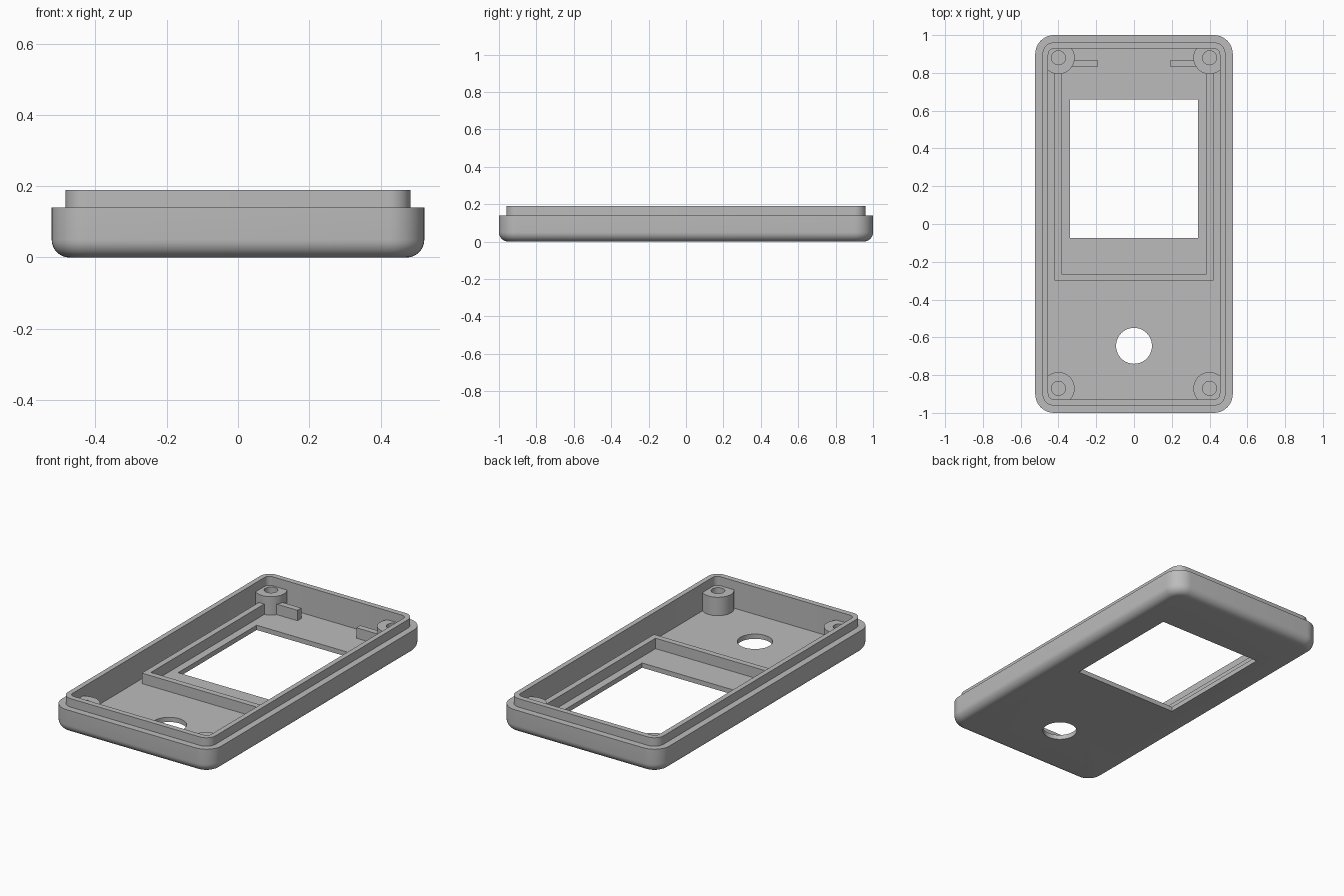
import bpy, bmesh, math

if "Cube" in bpy.data.objects:
    bpy.data.objects.remove(bpy.data.objects["Cube"], do_unlink=True)

grey = bpy.data.materials.new("plain grey plastic")
grey.use_nodes = True
grey.diffuse_color = (0.5, 0.5, 0.5, 1)
grey.node_tree.nodes["Principled BSDF"].inputs["Base Color"].default_value = (0.5, 0.5, 0.5, 1)

FLOOR = 0.028      # inner floor height
SUNK = 0.015       # how low the inner parts start, inside the floor
RIB_TOP = 0.09


def rounded(hx, hy, r, z, steps=10):
    """Points of a rounded rectangle, counter-clockwise."""
    points = []
    for quarter, (sx, sy) in enumerate([(1, 1), (-1, 1), (-1, -1), (1, -1)]):
        for i in range(steps + 1):
            a = (quarter + i / steps) * math.pi / 2
            points.append((sx * (hx - r) + r * math.cos(a),
                           sy * (hy - r) + r * math.sin(a), z))
    return points


def circle(r, z, n=40):
    return [(r * math.cos(2 * math.pi * i / n), r * math.sin(2 * math.pi * i / n), z)
            for i in range(n)]


def loft(name, loops, location=(0, 0, 0)):
    """Solid skinned through matching loops, capped at both ends."""
    bm = bmesh.new()
    rings = [[bm.verts.new(p) for p in loop] for loop in loops]
    for low, high in zip(rings, rings[1:]):
        n = len(low)
        for i in range(n):
            j = (i + 1) % n
            bm.faces.new((low[i], low[j], high[j], high[i]))
    bm.faces.new(rings[0][::-1])
    bm.faces.new(rings[-1])
    bmesh.ops.recalc_face_normals(bm, faces=bm.faces)
    mesh = bpy.data.meshes.new(name)
    bm.to_mesh(mesh)
    bm.free()
    mesh.materials.append(grey)
    ob = bpy.data.objects.new(name, mesh)
    ob.location = location
    bpy.context.collection.objects.link(ob)
    return ob


def prism(name, outline, z0, z1):
    return loft(name, [[(x, y, z) for x, y in outline] for z in (z0, z1)])


def box(name, x0, x1, y0, y1, z0, z1):
    return prism(name, [(x0, y0), (x1, y0), (x1, y1), (x0, y1)], z0, z1)


def select_only(ob):
    bpy.ops.object.select_all(action='DESELECT')
    ob.select_set(True)
    bpy.context.view_layer.objects.active = ob


def smooth(ob):
    select_only(ob)
    bpy.ops.object.shade_smooth_by_angle(angle=math.radians(30))


# Shell: rounded bottom edge, outer wall, stepped lip, hollow inside
HX, HY, CORNER, EDGE = 0.523, 1.0, 0.1, 0.05
loops = []
for i in range(9):
    a = i / 8 * math.pi / 2
    inset = EDGE * (1 - math.sin(a))
    loops.append(rounded(HX - inset, HY - inset, CORNER - inset, EDGE * (1 - math.cos(a))))
loops += [rounded(HX, HY, CORNER, 0.14),
          rounded(0.484, 0.961, 0.06, 0.14),
          rounded(0.484, 0.961, 0.06, 0.19),
          rounded(0.454, 0.928, 0.03, 0.19),
          rounded(0.454, 0.928, 0.03, FLOOR)]
shell = loft("case_shell", loops)

# Screen window and round button hole through the floor
cutters = [box("window_cutter", -0.34, 0.34, -0.075, 0.66, -0.1, 0.1),
           loft("button_cutter", [circle(0.095, -0.1, 64), circle(0.095, 0.1, 64)],
                (0, -0.645, 0))]
for cutter in cutters:
    cutter.hide_render = True
    mod = shell.modifiers.new("cut", 'BOOLEAN')
    mod.operation = 'DIFFERENCE'
    mod.solver = 'EXACT'
    mod.object = cutter
    select_only(shell)
    bpy.ops.object.modifier_apply(modifier=mod.name)
    bpy.data.objects.remove(cutter, do_unlink=True)
smooth(shell)

# Screw posts with blind holes in the four corners
for end, y in (("back", 0.88), ("front", -0.87)):
    for side, x in (("left", 0.4), ("right", -0.4)):
        smooth(loft(f"screw_post_{end}_{side}",
                    [circle(0.086, SUNK), circle(0.086, 0.137),
                     circle(0.037, 0.137), circle(0.037, 0.03)], (x, y, 0)))

# U-shaped rib around the screen, running into the back posts
half = [(0.42, -0.3), (0.42, 0.82), (0.385, 0.82), (0.385, -0.265)]
prism("screen_rib", half + [(-x, y) for x, y in reversed(half)], SUNK, RIB_TOP)

# Small tabs beside the back posts
for side, s in (("left", 1), ("right", -1)):
    x0, x1 = sorted((s * 0.193, s * 0.33))
    box(f"post_tab_{side}", x0, x1, 0.832, 0.868, SUNK, RIB_TOP)
